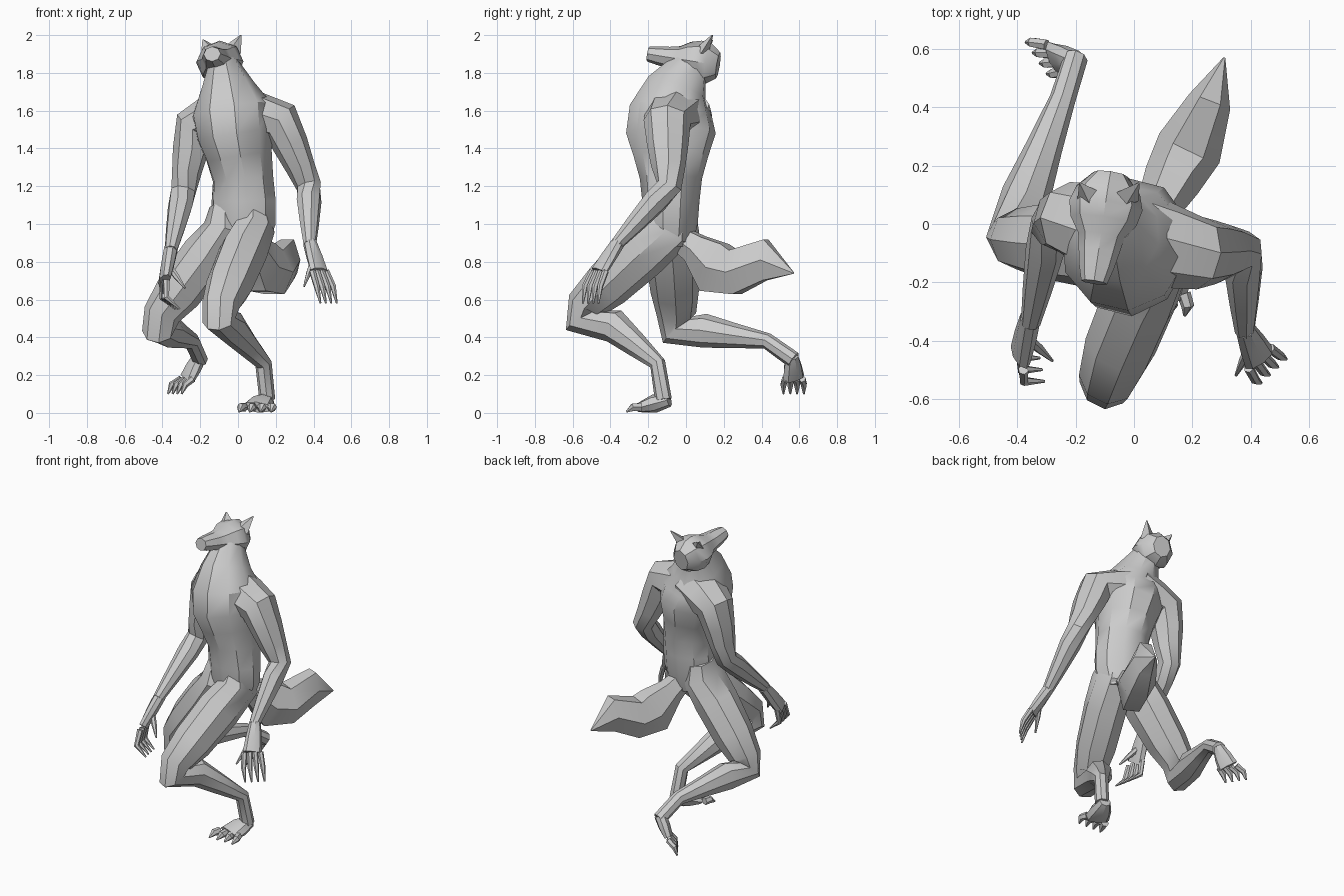
import bpy, bmesh, math
from mathutils import Vector

cube = bpy.data.objects.get("Cube")
if cube:
    bpy.data.objects.remove(cube, do_unlink=True)

grey = bpy.data.materials.new("fur_grey")
grey.use_nodes = True
grey.diffuse_color = (0.6, 0.6, 0.6, 1)
grey.node_tree.nodes["Principled BSDF"].inputs["Base Color"].default_value = grey.diffuse_color


def loft(name, points, widths, depths, side=(1, 0, 0), sides=8):
    """Skin elliptical rings, square to a path, into one closed body."""
    bm = bmesh.new()
    points = [Vector(p) for p in points]
    last = len(points) - 1
    rings = []
    for i, point in enumerate(points):
        before = (point - points[max(i - 1, 0)]).normalized()
        after = (points[min(i + 1, last)] - point).normalized()
        tangent = (before + after).normalized()
        across = Vector(side)
        across = (across - tangent * across.dot(tangent)).normalized()
        up = tangent.cross(across)
        ring = []
        for k in range(sides):
            angle = math.tau * k / sides
            offset = across * math.cos(angle) * widths[i] + up * math.sin(angle) * depths[i]
            ring.append(bm.verts.new(point + offset))
        rings.append(ring)
    for low, high in zip(rings, rings[1:]):
        for k in range(sides):
            n = (k + 1) % sides
            bm.faces.new((low[k], low[n], high[n], high[k]))
    bm.faces.new(rings[0])
    bm.faces.new(rings[-1])
    bmesh.ops.recalc_face_normals(bm, faces=bm.faces)
    mesh = bpy.data.meshes.new(name)
    bm.to_mesh(mesh)
    bm.free()
    mesh.materials.append(grey)
    body = bpy.data.objects.new(name, mesh)
    bpy.context.collection.objects.link(body)
    bpy.ops.object.select_all(action="DESELECT")
    body.select_set(True)
    bpy.context.view_layer.objects.active = body
    bpy.ops.object.shade_smooth_by_angle(angle=math.radians(35))


def spaced(start, end, count):
    """Evenly spaced points from start to end."""
    start, end = Vector(start), Vector(end)
    return [start.lerp(end, i / (count - 1)) for i in range(count)]


def arm(name, shoulder, elbow, wrist, outward):
    """Deltoid, upper arm and forearm, rooted inside the chest."""
    shoulder, elbow, wrist = Vector(shoulder), Vector(elbow), Vector(wrist)
    chest = Vector((-.04, -.04, 1.6))
    path = [chest, shoulder.lerp(chest, .45), shoulder,
            shoulder.lerp(elbow, .35), shoulder.lerp(elbow, .7), elbow,
            elbow.lerp(wrist, .25), elbow.lerp(wrist, .65), wrist]
    widths = [.14, .13, .115, .095, .078, .068, .066, .05, .034]
    depths = [.17, .15, .125, .11, .09, .07, .068, .052, .034]
    loft(name, path, widths, depths, side=(outward, 0, 1))


def leg(name, hip, knee, calf, ankle, heel):
    """Heavy thigh, rounded knee, calf and thin hock."""
    hip, knee, calf, ankle = Vector(hip), Vector(knee), Vector(calf), Vector(ankle)
    pelvis = hip + Vector((0, .02, .12))
    under_knee = knee - Vector((0, 0, .06))
    path = [pelvis, hip, hip.lerp(knee, .3), hip.lerp(knee, .7), hip.lerp(knee, .95),
            under_knee, calf, calf.lerp(ankle, .5), ankle, heel]
    widths = [.08, .115, .13, .125, .1, .088, .085, .063, .045, .042]
    depths = [.11, .15, .145, .128, .105, .1, .09, .065, .043, .045]
    loft(name, path, widths, depths)


def paw(name, root, knuckles, across, reach, curl, digit, thumb=None):
    """Flat palm or sole with four spread digits and an optional thumb."""
    root, knuckles, across = Vector(root), Vector(knuckles), Vector(across)
    reach, curl = Vector(reach), Vector(curl)
    span = across.length
    middle = root.lerp(knuckles, .5)
    thick = span * .36
    loft(name, [root, middle, knuckles], [.035, span, span * 1.2],
         [.038, span * .7, .028], across)
    radii = [thick, thick * .9, .005]
    for i in range(4):
        spread = across * (i * 2 / 3 - 1)
        base = knuckles + spread
        bend = base + reach + spread * .2
        loft(f"{name}_{digit}_{i + 1}", [base, bend, bend + curl], radii, radii, across, sides=6)
    if thumb:
        loft(f"{name}_thumb", spaced(middle, thumb, 3), radii, radii, across, sides=6)


# Torso: stacked rings, leaning above the waist, neck pushed back, left shoulder leading
heights = [.88 + .12 * i for i in range(9)]
spine = [(.03 - .17 * max(0, z - 1.22), -.08 + .55 * max(0, z - 1.66), z) for z in heights]
loft("torso", spine,
     widths=[.13, .175, .175, .165, .18, .21, .22, .145, .085],
     depths=[.11, .14, .15, .165, .2, .24, .22, .165, .1],
     side=(1, -.25, 0), sides=10)

# Head tapering to a blunt muzzle, with ears
loft("head", spaced((-.08, .17, 1.84), (-.137, -.2, 1.9), 8),
     widths=[.06, .11, .127, .115, .08, .07, .06, .045],
     depths=[.07, .11, .115, .1, .068, .056, .05, .04])
for name, root, tip in (("right_ear", (-.15, .09, 1.92), (-.185, .14, 1.975)),
                        ("left_ear", (-.03, .09, 1.92), (.016, .14, 2))):
    loft(name, [root, tip], [.05, .004], [.035, .004], sides=4)

# Arms and hands
arm("left_arm", shoulder=(.225, -.1, 1.54), elbow=(.375, -.09, 1.2),
    wrist=(.38, -.37, .89), outward=1)
arm("right_arm", shoulder=(-.23, .02, 1.51), elbow=(-.29, -.01, 1.17),
    wrist=(-.355, -.34, .86), outward=-1)
paw("left_hand", root=(.38, -.36, .9), knuckles=(.43, -.46, .75), across=(.036, .034, 0),
    reach=(.03, -.035, -.08), curl=(.02, -.01, -.09), digit="finger", thumb=(.35, -.52, .67))
paw("right_hand", root=(-.355, -.32, .87), knuckles=(-.39, -.45, .7), across=(.01, -.05, 0),
    reach=(0, -.03, -.09), curl=(.07, 0, -.06), digit="finger", thumb=(-.28, -.47, .66))

# Legs: left steps forward, right trails behind
leg("left_leg", hip=(.08, -.11, .97), knee=(-.1, -.55, .55), calf=(-.04, -.38, .46),
    ankle=(.135, -.15, .26), heel=(.155, -.12, .07))
leg("right_leg", hip=(-.07, -.08, .97), knee=(-.42, -.05, .5), calf=(-.37, .1, .435),
    ankle=(-.245, .43, .38), heel=(-.2, .57, .28))
paw("left_foot", root=(.155, -.09, .07), knuckles=(.1, -.24, .03), across=(.07, 0, 0),
    reach=(0, -.04, 0), curl=(-.01, -.035, -.024), digit="toe")
paw("right_foot", root=(-.2, .56, .3), knuckles=(-.27, .57, .18), across=(.03, -.045, 0),
    reach=(-.045, 0, -.03), curl=(-.02, 0, -.05), digit="toe")

# Bushy tail, thin at the root and pointed at the tip
loft("tail",
     [(.05, -.04, .93), (.08, .05, .87), (.13, .15, .77), (.19, .26, .745),
      (.26, .42, .81), (.31, .57, .74)],
     widths=[.06, .075, .1, .115, .075, .004],
     depths=[.07, .09, .16, .135, .125, .004],
     side=(1, -.5, 0), sides=6)
